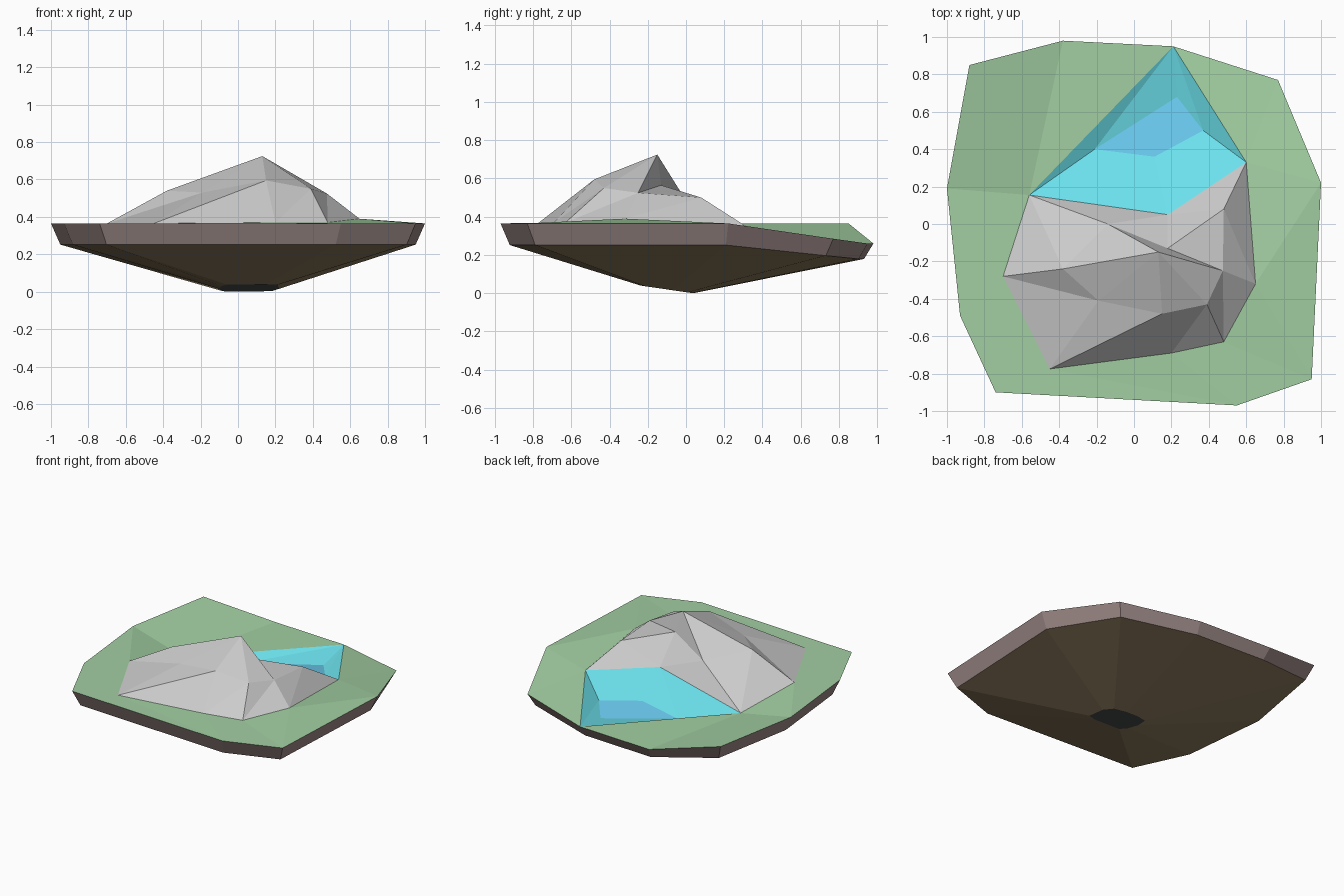
import bpy
from mathutils import Vector
from mathutils.geometry import delaunay_2d_cdt

if "Cube" in bpy.data.objects:
    bpy.data.objects.remove(bpy.data.objects["Cube"])


def material(name, r, g, b):
    m = bpy.data.materials.new(name)
    m.diffuse_color = (r, g, b, 1)
    m.use_nodes = True
    m.node_tree.nodes["Principled BSDF"].inputs["Base Color"].default_value = m.diffuse_color
    return m


def make(name, verts, faces, mat=None):
    me = bpy.data.meshes.new(name)
    me.from_pydata([tuple(v) for v in verts], [], faces)
    me.update()
    ob = bpy.data.objects.new(name, me)
    bpy.context.collection.objects.link(ob)
    if mat:
        me.materials.append(mat)
    return ob


def loop_edges(ids):
    return [(a, b) for a, b in zip(ids, ids[1:] + ids[:1])]


def terrain(name, pts, edges, mat=None, hole=()):
    """Triangulated height surface; triangles lying wholly in the hole loop are dropped."""
    flat = [Vector(p[:2]) for p in pts]
    res = delaunay_2d_cdt(flat, edges, [], 1, 1e-5)
    orig = [o[0] for o in res[3]]
    faces = []
    for f in res[2]:
        f = [orig[i] for i in f]
        if all(i in hole for i in f):
            continue
        a, b, c = (flat[i] for i in f[:3])
        if (b - a).cross(c - a) < 0:
            f.reverse()
        faces.append(f)
    return make(name, pts, faces, mat)


grass = material("grass", 0.36, 0.62, 0.36)
soil = material("soil", 0.33, 0.25, 0.24)
earth = material("earth", 0.27, 0.20, 0.11)
dark = material("dark stone", 0.07, 0.08, 0.08)
shore = material("shallow water", 0.15, 0.76, 0.85)
deep = material("deep water", 0.15, 0.60, 0.88)

# Island rim, clockwise from the back left corner
rim = [(-.88, .85, .365), (-.38, .98, .26), (.21, .95, .26), (.77, .77, .285),
       (1, .22, .365), (.95, -.83, .365), (.55, -.97, .365), (-.74, -.90, .365),
       (-.93, -.49, .365), (-1, .19, .365)]
n = len(rim)
low = [(x * .95, y * .95, z * .69) for x, y, z in rim]
foot = [(.06 + .16 * x, -.1 + .14 * y, .02 - .0204 * y) for x, y, z in rim]


def band(name, top, bottom, mat):
    faces = [(i, (i + 1) % n, n + (i + 1) % n, n + i) for i in range(n)]
    return make(name, top + bottom, faces, mat)


band("soil_band", rim, low, soil)
band("underside", low, foot, earth)
make("bottom_stone", foot, [tuple(range(n))], dark)

# Mountain points: outline A-H, then ridges and peak
P = dict(A=(-.70, -.28, .365), B=(-.56, .155, .265), C=(.18, .05, .37), D=(.60, .33, .34),
         E=(.65, -.32, .39), F=(.48, -.63, .37), G=(.20, -.69, .37), H=(-.45, -.775, .365),
         I=(-.38, -.24, .54), J=(-.19, -.41, .53), K=(.15, -.48, .595), L=(.39, -.43, .55),
         M=(.475, -.25, .525), N=(.48, .08, .50), O=(.18, -.13, .565), P=(-.14, 0, .485),
         T=(.13, -.15, .725))
key = list(P)
ridges = "IA IB IP IT IJ JA JH JT KJ KH KG KT KL LG LF LT LM MF ME MT MN MO NE ND NC NO OC OP OT PC PB"
edges = loop_edges(list(range(8))) + [(key.index(a), key.index(b)) for a, b in ridges.split()]
terrain("mountain", list(P.values()), edges)

# Meadow around the mountain and the lake
hole = [P[k] for k in "DEFGHAB"]
hole_ids = [2] + list(range(n, n + 7))
terrain("meadow", rim + hole, loop_edges(list(range(n))) + loop_edges(hole_ids), grass, hole_ids)

# Lake basin with its sunken centre
lip = [P["B"], rim[2], P["D"], P["C"]]
pool = [(-.21, .40, .222), (.23, .68, .215), (.37, .50, .243), (.11, .36, .255)]
terrain("lake_basin", lip + pool, loop_edges([0, 1, 2, 3]) + loop_edges([4, 5, 6, 7]),
        shore, [4, 5, 6, 7])
make("lake_centre", pool, [(3, 2, 1, 0)], deep)
